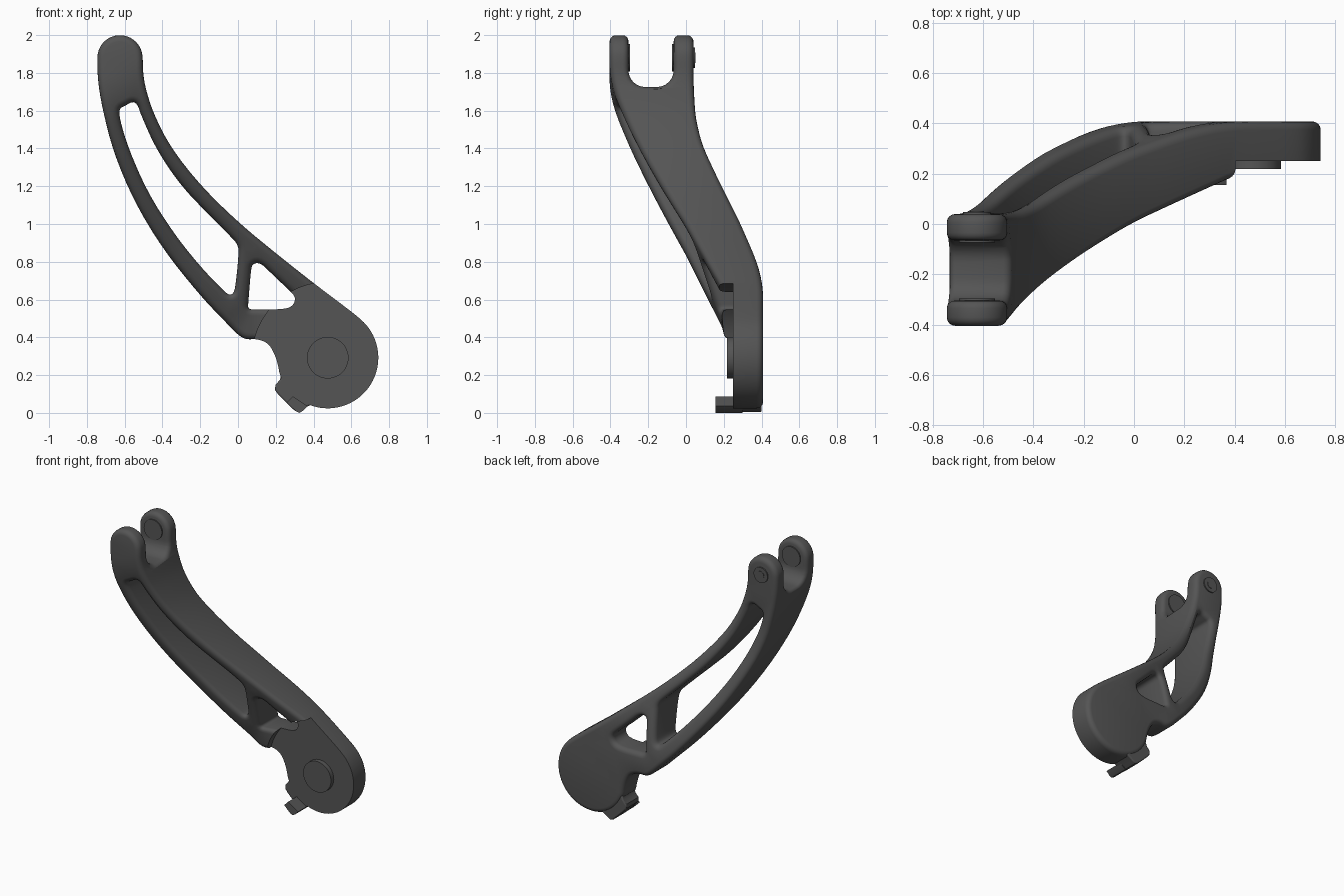
import bpy, bmesh, math
from math import sin, cos, radians

if "Cube" in bpy.data.objects:
    bpy.data.objects.remove(bpy.data.objects["Cube"])

FORK, HUB = (-0.625, 1.88), (0.475, 0.292)
dark = bpy.data.materials.new("dark_grey")
dark.diffuse_color = (0.09, 0.09, 0.09, 1)
dark.use_nodes = True
dark.node_tree.nodes["Principled BSDF"].inputs["Base Color"].default_value = dark.diffuse_color


def arc(c, r, a0, a1, n):
    return [(c[0] + r * cos(radians(a0 + (a1 - a0) * i / n)),
             c[1] + r * sin(radians(a0 + (a1 - a0) * i / n))) for i in range(n + 1)]


def rounded(pts, ccw, times=2):
    """Corner-cut a closed outline and force its direction."""
    for _ in range(times):
        out = []
        for (ax, az), (bx, bz) in zip(pts, pts[1:] + pts[:1]):
            out += [(.75 * ax + .25 * bx, .75 * az + .25 * bz), (.25 * ax + .75 * bx, .25 * az + .75 * bz)]
        pts = out
    area = sum(a[0] * b[1] - b[0] * a[1] for a, b in zip(pts, pts[1:] + pts[:1]))
    return pts if (area > 0) == ccw else pts[::-1]


def blend(table, s):
    """Smoothed lookup of depth along the arm."""
    def lin(v):
        if v <= table[0][0]:
            return table[0][1]
        for (a, p), (b, q) in zip(table, table[1:]):
            if v <= b:
                return p + (q - p) * (v - a) / (b - a)
        return table[-1][1]
    return sum(lin(s + d * 0.015) for d in range(-4, 5)) / 9


def make(name, bm):
    bmesh.ops.recalc_face_normals(bm, faces=bm.faces[:])
    me = bpy.data.meshes.new(name)
    bm.to_mesh(me)
    bm.free()
    me.materials.append(dark)
    ob = bpy.data.objects.new(name, me)
    bpy.context.collection.objects.link(ob)
    return ob


def prism(name, pts, axis, lo, hi):
    """Extrude a 2D outline along x or y."""
    bm = bmesh.new()
    put = (lambda p, t: (t, p[0], p[1])) if axis == 'x' else (lambda p, t: (p[0], t, p[1]))
    a = [bm.verts.new(put(p, lo)) for p in pts]
    b = [bm.verts.new(put(p, hi)) for p in pts]
    bm.faces.new(a)
    bm.faces.new(b[::-1])
    for i in range(len(pts)):
        bm.faces.new((a[i - 1], a[i], b[i], b[i - 1]))
    return make(name, bm)


def disc(name, c, r, lo, hi):
    return prism(name, arc(c, r, 0, 352.5, 47), 'y', lo, hi)


def smooth(ob):
    bpy.ops.object.select_all(action='DESELECT')
    bpy.context.view_layer.objects.active = ob
    ob.select_set(True)
    bpy.ops.object.shade_smooth_by_angle(angle=radians(35))


def cut(ob, cutter):
    m = ob.modifiers.new("cut", 'BOOLEAN')
    m.operation, m.solver, m.object = 'DIFFERENCE', 'EXACT', cutter
    bpy.context.view_layer.objects.active = ob
    bpy.ops.object.modifier_apply(modifier=m.name)
    bpy.data.objects.remove(cutter)


# Arm outline and its two windows, seen from the front
outer = arc(FORK, 0.121, 0, 180, 9) + [
    (-.742, 1.76), (-.72, 1.62), (-.66, 1.38), (-.55, 1.12), (-.40, .87), (-.2, .62), (-.06, .475),
    (-.005, .417), (.04, .388), (.10, .392), (.16, .37), (.195, .31), (.213, .25),
] + arc(HUB, 0.27, -160, 50, 14) + [
    (.52, .597), (.4, .687), (.2, .845), (0, 1.01), (-.2, 1.205), (-.36, 1.41), (-.45, 1.59), (-.49, 1.72), (-.503, 1.8)]
long_window = [
    (-.63, 1.61), (-.60, 1.625), (-.555, 1.65), (-.53, 1.63), (-.515, 1.58), (-.43, 1.39), (-.3, 1.2), (-.16, 1.055), (-.04, .935),
    (0, .89), (.004, .84), (-.012, .68), (-.022, .635), (-.045, .622), (-.08, .65), (-.2, .775), (-.34, .95),
    (-.48, 1.17), (-.58, 1.4), (-.625, 1.55)]
small_window = [
    (.067, .74), (.075, .79), (.12, .795), (.18, .735), (.265, .655), (.305, .615), (.295, .57), (.25, .548),
    (.1, .548), (.052, .548), (.055, .59)]

# Depth of the front and back faces along the slanted arm
front = [(.43, .2), (1.0, 0), (1.48, -.2), (1.7, -.29), (1.93, -.375), (2.05, -.402), (2.1, -.405)]
back = [(.45, .408), (.6, .393), (.75, .362), (1.03, .285), (1.4, .16), (1.62, .085), (1.8, .05), (2.0, .04)]

# Arm body: rounded slab with holes, then bent in depth
R, N = 0.034, 4
bm = bmesh.new()
caps = {0: [], -1: []}
for pts, ccw in ((outer, True), (long_window, False), (small_window, False)):
    pts = rounded(pts, ccw)
    n = len(pts)
    norm = []
    for i in range(n):
        dx, dz = pts[(i + 1) % n][0] - pts[i - 1][0], pts[(i + 1) % n][1] - pts[i - 1][1]
        l = math.hypot(dx, dz)
        norm.append((-dz / l, dx / l))
    steps = [(R * (1 - sin(k / N * math.pi / 2)), R * (1 - cos(k / N * math.pi / 2))) for k in range(N + 1)]
    levels = [(i, -1 + d) for i, d in steps] + [(i, 1 - d) for i, d in steps[::-1]]
    rings = [[bm.verts.new((p[0] + q[0] * ins, y, p[1] + q[1] * ins)) for p, q in zip(pts, norm)]
             for ins, y in levels]
    for a, b in zip(rings, rings[1:]):
        for i in range(n):
            bm.faces.new((a[i - 1], a[i], b[i], b[i - 1]))
    for end in caps:
        caps[end] += [bm.edges.get((rings[end][i - 1], rings[end][i])) for i in range(n)]
for end, edges in caps.items():
    bmesh.ops.triangle_fill(bm, edges=edges, use_beauty=True, normal=(0, -1 if end == 0 else 1, 0))
for v in bm.verts:
    s = v.co.z - 0.5 * v.co.x
    v.co.y = blend(front, s) + v.co.y + 1 if v.co.y < 0 else blend(back, s) + v.co.y - 1
arm = make("lever_arm", bm)

# Stepped hub face
cut(arm, prism("hub_cutter", arc(HUB, 0.4, 0, 356.25, 95), 'y', -0.1, 0.25))

# Fork slot with filleted floor
slot = [(-.065, 2.2), (-.305, 2.2)] + arc((-.215, 1.815), .09, 180, 270, 6) + arc((-.155, 1.815), .09, 270, 360, 6)
cut(arm, prism("slot_cutter", slot, 'x', -1.2, 0.2))

# Rounded rim of the fork slot
bm = bmesh.new()
bm.from_mesh(arm.data)
bmesh.ops.remove_doubles(bm, verts=bm.verts[:], dist=1e-4)
rim = [e for e in bm.edges if len(e.link_faces) == 2 and min(v.co.z for v in e.verts) > 1.69
       and all(-.32 < v.co.y < -.05 for v in e.verts) and e.calc_face_angle(0) > radians(50)]
bmesh.ops.bevel(bm, geom=rim, offset=0.03, offset_type='OFFSET', segments=4, profile=0.5,
                affect='EDGES', clamp_overlap=False)
bm.to_mesh(arm.data)
bm.free()
smooth(arm)

# Hub boss, fork pads and screw head
for name, c, r, lo, hi in (("hub_boss", HUB, .11, .218, .3),
                           ("fork_pad_front", FORK, .072, -.34, -.297),
                           ("fork_pad_back", FORK, .072, -.073, -.03),
                           ("screw_head", FORK, .055, .02, .048),
                           ("screw_socket", FORK, .028, .02, .051)):
    smooth(disc(name, c, r, lo, hi))

# Stop tab below the hub
plate = prism("stop_plate", [(.228, .2), (.222, .175), (.198, .148), (.196, .12), (.215, .095), (.255, .055), (.30, .012),
                             (.322, .004), (.345, .018), (.37, .035), (.42, .06), (.42, .2)], 'y', .2505, .4)
bev = plate.modifiers.new("soft_edges", 'BEVEL')
bev.width, bev.segments, bev.limit_method, bev.angle_limit = 0.008, 2, 'ANGLE', radians(60)
smooth(plate)
pin = prism("stop_pin", [(.29, .088), (.258, .055), (.305, .01), (.325, 0), (.345, .012), (.368, .036)], 'y', .155, .3)
smooth(pin)
